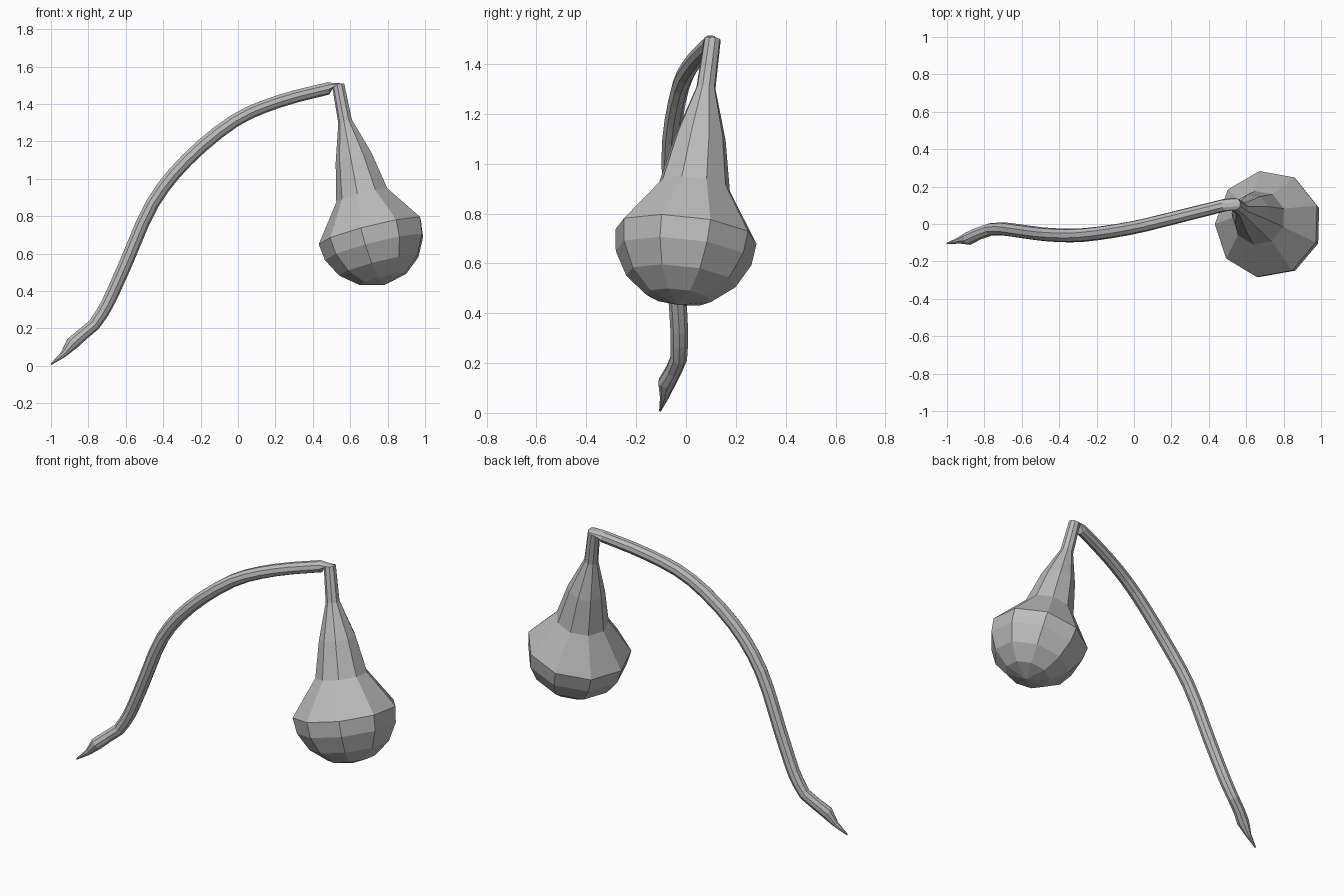
import bpy, bmesh, math
from mathutils import Vector

cube = bpy.data.objects.get("Cube")
if cube:
    bpy.data.objects.remove(cube, do_unlink=True)

SIDES = 9

# One plain grey colour
grey = bpy.data.materials.new("Grey")
grey.use_nodes = True
COLOUR = (0.5, 0.5, 0.5, 1)
grey.diffuse_color = COLOUR
grey.node_tree.nodes["Principled BSDF"].inputs["Base Color"].default_value = COLOUR


def ring_points(centre, normal, radius):
    side = Vector((0, 1, 0))
    side = (side - normal * side.dot(normal)).normalized()
    low = side.cross(normal)
    angles = [math.tau * i / SIDES for i in range(SIDES)]
    return [centre + radius * (low * math.cos(a) + side * math.sin(a)) for a in angles]


def loft(name, rings, cap_start=False, pole=None):
    """Skin a list of (centre, normal, radius) rings."""
    bm = bmesh.new()
    loops = [[bm.verts.new(p) for p in ring_points(*r)] for r in rings]
    for one, two in zip(loops, loops[1:]):
        for i in range(SIDES):
            j = (i + 1) % SIDES
            bm.faces.new((one[i], one[j], two[j], two[i]))
    if cap_start:
        bm.faces.new(loops[0])
    if pole is not None:
        tip = bm.verts.new(pole)
        for i in range(SIDES):
            bm.faces.new((loops[-1][i], loops[-1][(i + 1) % SIDES], tip))
    bmesh.ops.recalc_face_normals(bm, faces=bm.faces)
    mesh = bpy.data.meshes.new(name)
    bm.to_mesh(mesh)
    bm.free()
    # Open shells: make sure the faces look away from the ring centre
    face = mesh.polygons[0]
    if face.normal.dot(face.center - rings[0][0]) < 0:
        mesh.flip_normals()
    mesh.materials.append(grey)
    obj = bpy.data.objects.new(name, mesh)
    bpy.context.collection.objects.link(obj)
    return obj


def catmull(a, b, c, d, t):
    return 0.5 * (2 * b + (c - a) * t + (2 * a - 5 * b + 4 * c - d) * t * t
                  + (3 * b - a - 3 * c + d) * t ** 3)


# Gourd: tilted axis, straight neck, faceted round belly
down = Vector((0.243, -0.107, -0.964)).normalized()
belly = Vector((0.712, 0, 0.72))
neck = [(Vector((0.537, 0.106, 1.5)), down, 0.034),
        (Vector((0.574, 0.08, 1.305)), down, 0.039),
        (Vector((0.622, 0.058, 1.11)), down, 0.103),
        (Vector((0.667, 0.033, 0.91)), down, 0.146)]
bowl = [(belly + down * t, down, r) for t, r in
        ((0, 0.289), (0.09, 0.278), (0.19, 0.224), (0.265, 0.132))]
loft("gourd", neck + bowl, pole=belly + down * 0.298)

# Stem: pointed tip and small knob, then a long even arch
tip = [(-1, -0.104, 0.008, 0.004), (-0.935, -0.088, 0.06, 0.017),
       (-0.885, -0.077, 0.122, 0.036), (-0.83, -0.05, 0.17, 0.034)]
arch = [(-0.77, -0.029, 0.22, 0.034), (-0.7, -0.027, 0.33, 0.036),
        (-0.6, -0.04, 0.55, 0.037), (-0.46, -0.057, 0.865, 0.037),
        (-0.275, -0.059, 1.1, 0.037), (-0.02, -0.022, 1.31, 0.036),
        (0.22, 0.035, 1.415, 0.035), (0.48, 0.1, 1.483, 0.034)]
path = [Vector(p) for p in tip]
ctrl = [Vector(p) for p in arch]
for i in range(len(ctrl) - 1):
    a, d = ctrl[max(i - 1, 0)], ctrl[min(i + 2, len(ctrl) - 1)]
    path += [catmull(a, ctrl[i], ctrl[i + 1], d, k / 3) for k in range(3)]
path.append(ctrl[-1])

stem = []
for i, p in enumerate(path):
    before, after = path[max(i - 1, 0)], path[min(i + 1, len(path) - 1)]
    stem.append((p.xyz, (after - before).xyz.normalized(), p.w))

# The stem's last ring folds onto the top of the neck
loft("stem", stem + [neck[0]], cap_start=True)
